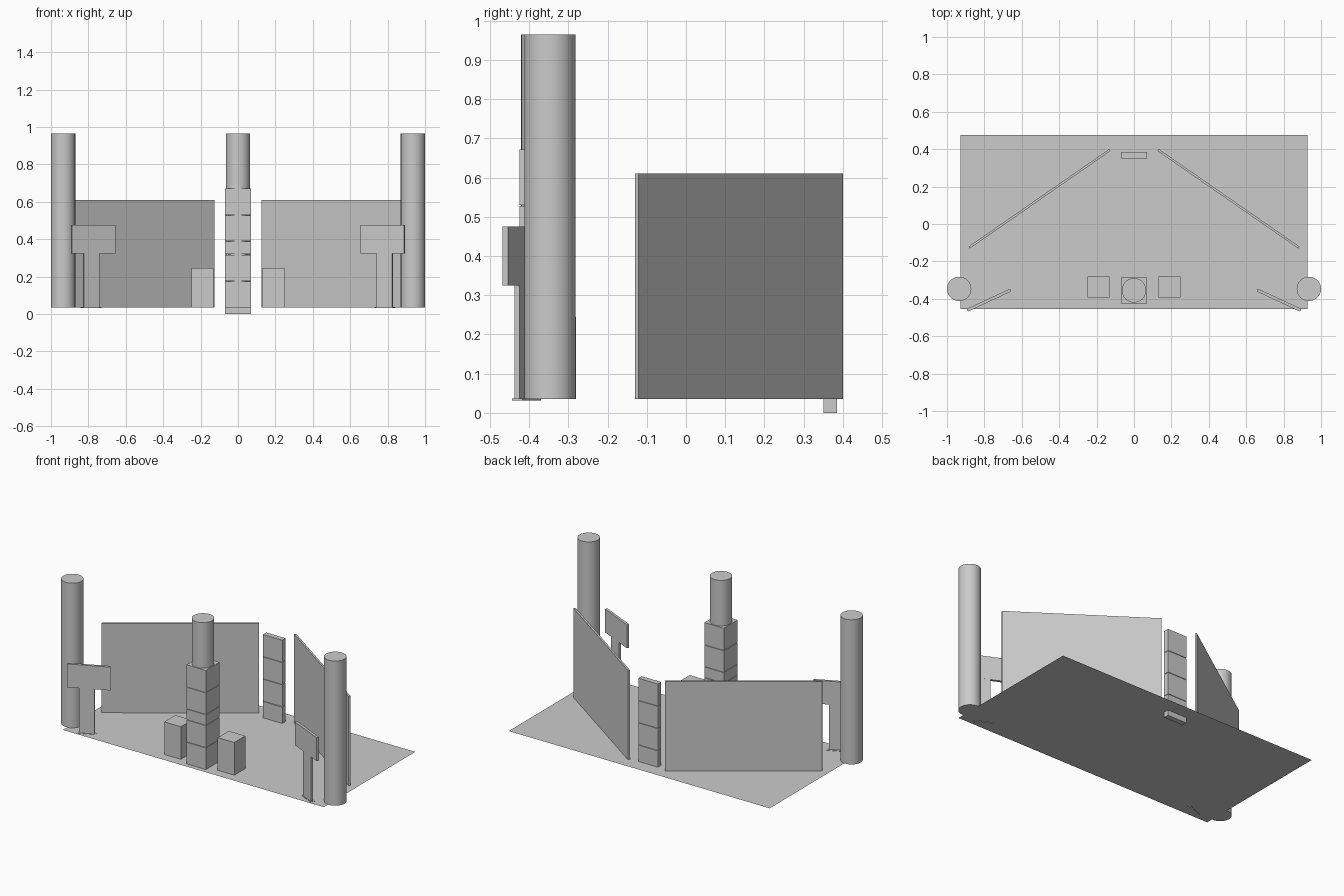
import bpy, math

cube = bpy.data.objects.get("Cube")
if cube:
    bpy.data.objects.remove(cube, do_unlink=True)

grey = bpy.data.materials.new("light_grey")
grey.use_nodes = True
GREY = (0.6, 0.6, 0.6, 1)
grey.diffuse_color = GREY
grey.node_tree.nodes["Principled BSDF"].inputs["Base Color"].default_value = GREY

FLOOR = 0.035


def finish(name):
    ob = bpy.context.object
    ob.name = name
    ob.data.materials.clear()
    ob.data.materials.append(grey)
    return ob


def box(name, x, y, z0, z1, width, depth, angle=0):
    bpy.ops.mesh.primitive_cube_add(size=1, location=(x, y, (z0 + z1) / 2),
                                    rotation=(0, 0, angle))
    bpy.context.object.scale = (width, depth, z1 - z0)
    bpy.ops.object.transform_apply(location=False, rotation=False, scale=True)
    return finish(name)


def column(name, x, y):
    bpy.ops.mesh.primitive_cylinder_add(vertices=48, radius=0.065, depth=0.93,
                                        location=(x, y, FLOOR + 0.465))
    bpy.ops.object.shade_smooth_by_angle(angle=math.radians(40))
    return finish(name)


def stack(name, y, levels, width, depth, gap=0.003):
    # Boxes piled up with narrow seams between them
    for i, (low, high) in enumerate(zip(levels, levels[1:])):
        box(f"{name}_{i + 1}", 0, y, low, high - gap, width, depth)


# Floor sheet
bpy.ops.mesh.primitive_plane_add(size=1, location=(0, 0.01, FLOOR))
bpy.context.object.scale = (1.856, 0.93, 1)
bpy.ops.object.transform_apply(location=False, rotation=False, scale=True)
finish("floor")

# Central tower around a column
column("centre_column", 0, -0.355)
stack("tower_box", -0.355, (FLOOR, 0.177, 0.32, 0.39, 0.53, 0.675), 0.138, 0.14)

# Segmented panel at the back, passing through the floor
stack("back_panel", 0.368, (0, 0.143, 0.286, 0.429, 0.573), 0.138, 0.034)

# Mirrored parts
for side, s in (("left", 1), ("right", -1)):
    column(side + "_column", s * 0.935, -0.347)
    box(side + "_plinth", s * 0.19, -0.337, FLOOR, 0.245, 0.118, 0.112)
    # Slanted wall
    box(side + "_wall", s * 0.505, 0.135, FLOOR, 0.61, 0.915, 0.012,
        -s * math.atan2(0.52, 0.75))
    # Information stand: board, leg and foot
    tilt = -s * math.radians(25)
    box(side + "_board", s * 0.775, -0.407, 0.325, 0.475, 0.255, 0.016, tilt)
    box(side + "_leg", s * 0.785, -0.411, FLOOR, 0.35, 0.092, 0.014, tilt)
    box(side + "_foot", s * 0.785, -0.407, 0.032, 0.037, 0.11, 0.03, tilt)
